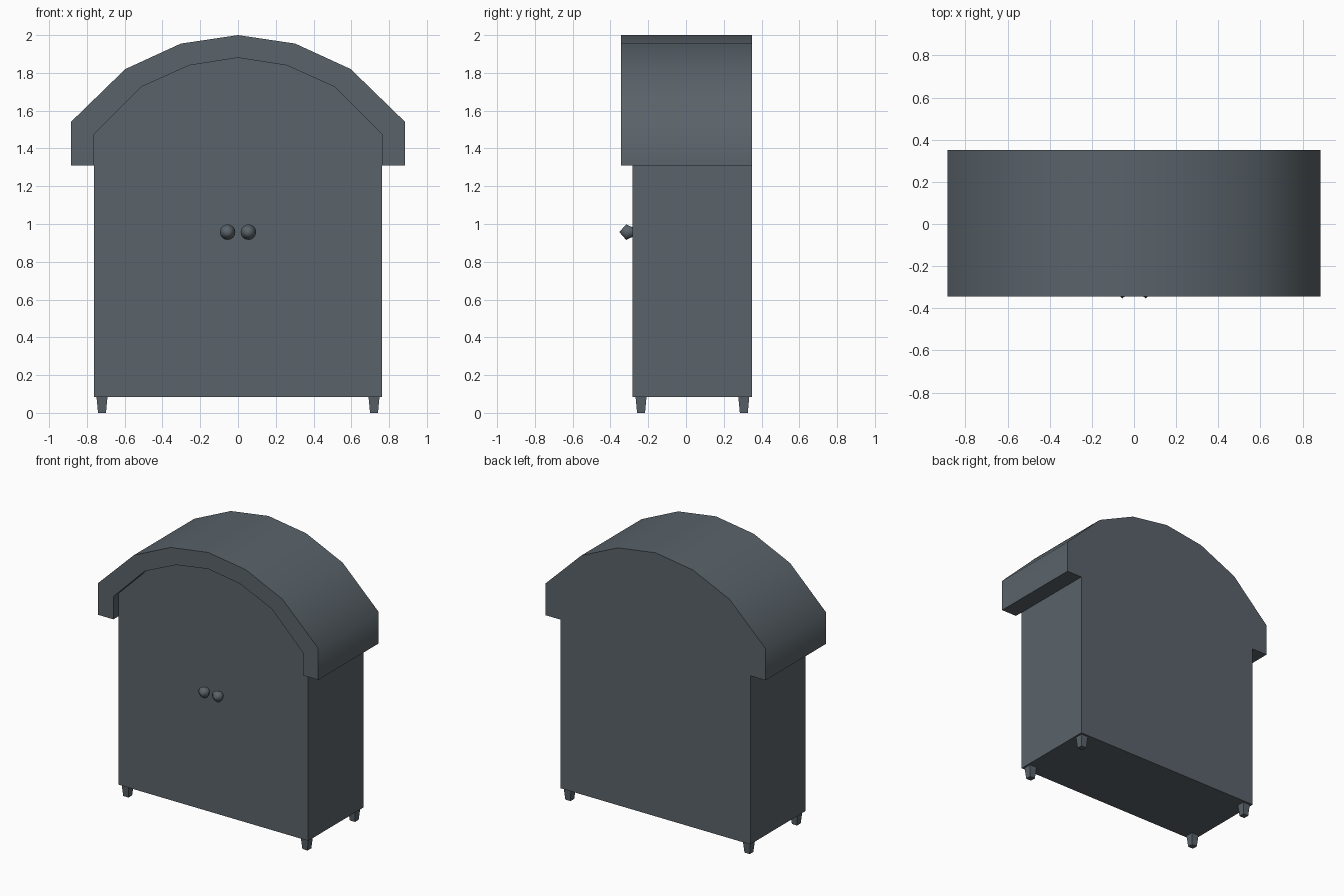
import bpy, bmesh, math
from mathutils import Matrix

cube = bpy.data.objects.get("Cube")
if cube:
    bpy.data.objects.remove(cube, do_unlink=True)

BACK, FRONT, ROOF_FRONT = 0.35, -0.282, -0.343
BASE, EAVE = 0.085, 1.31

slate = bpy.data.materials.new("slate_grey")
slate.use_nodes = True
colour = (0.102, 0.125, 0.143, 1)
slate.diffuse_color = colour
slate.node_tree.nodes["Principled BSDF"].inputs["Base Color"].default_value = colour


def finish(name, bm, smooth=None):
    bmesh.ops.recalc_face_normals(bm, faces=bm.faces)
    mesh = bpy.data.meshes.new(name)
    bm.to_mesh(mesh)
    bm.free()
    mesh.materials.append(slate)
    obj = bpy.data.objects.new(name, mesh)
    bpy.context.collection.objects.link(obj)
    if smooth:
        bpy.ops.object.select_all(action="DESELECT")
        obj.select_set(True)
        bpy.context.view_layer.objects.active = obj
        bpy.ops.object.shade_smooth_by_angle(angle=math.radians(smooth))
    return obj


def extrude_outline(name, outline, y0, y1, smooth=None):
    """Extrude an (x, z) outline from y0 to y1."""
    bm = bmesh.new()
    face = bm.faces.new([bm.verts.new((x, y0, z)) for x, z in outline])
    new = bmesh.ops.extrude_face_region(bm, geom=[face])["geom"]
    verts = [v for v in new if isinstance(v, bmesh.types.BMVert)]
    bmesh.ops.translate(bm, verts=verts, vec=(0, y1 - y0, 0))
    return finish(name, bm, smooth)


def mirrored(half):
    """Complete a right-to-apex half outline across x = 0."""
    return half + [(-x, z) for x, z in reversed(half[:-1])]


# Faceted arches: inside and outside of the roof
inner = [(0.762, 1.475), (0.51, 1.727), (0.257, 1.84), (0, 1.88)]
outer = [(0.885, 1.54), (0.597, 1.82), (0.303, 1.955), (0, 2.0)]

# Cabinet body with arched top
extrude_outline("cabinet_body", mirrored([(0.762, BASE)] + inner), FRONT, BACK)

# Overhanging arched roof band
band = mirrored([(0.885, EAVE)] + outer) + mirrored([(0.762, EAVE)] + inner)[::-1]
extrude_outline("arched_roof", band, ROOF_FRONT, BACK, smooth=50)

# Door knobs: short lathed profile facing forward
for side, x in (("left", 0.055), ("right", -0.055)):
    bm = bmesh.new()
    profile = [(0, -0.353), (0.041, -0.317), (0.024, FRONT + 0.002)]
    verts = [bm.verts.new((r, y, 0)) for r, y in profile]
    edges = [bm.edges.new(pair) for pair in zip(verts, verts[1:])]
    bmesh.ops.spin(bm, geom=verts + edges, cent=(0, 0, 0), axis=(0, 1, 0),
                   angle=math.tau, steps=16)
    bmesh.ops.remove_doubles(bm, verts=bm.verts, dist=0.0005)
    bmesh.ops.translate(bm, verts=bm.verts, vec=(x, 0, 0.957))
    finish(side + "_knob", bm, smooth=89)

# Tapered square feet
for side, x in (("left", 0.72), ("right", -0.72)):
    for end, y in (("front", -0.238), ("back", 0.306)):
        bm = bmesh.new()
        bmesh.ops.create_cone(bm, cap_ends=True, segments=4,
                              radius1=0.021 * math.sqrt(2),
                              radius2=0.029 * math.sqrt(2), depth=BASE,
                              matrix=Matrix.Translation((x, y, BASE / 2))
                              @ Matrix.Rotation(math.pi / 4, 4, "Z"))
        finish(f"{end}_{side}_foot", bm)
